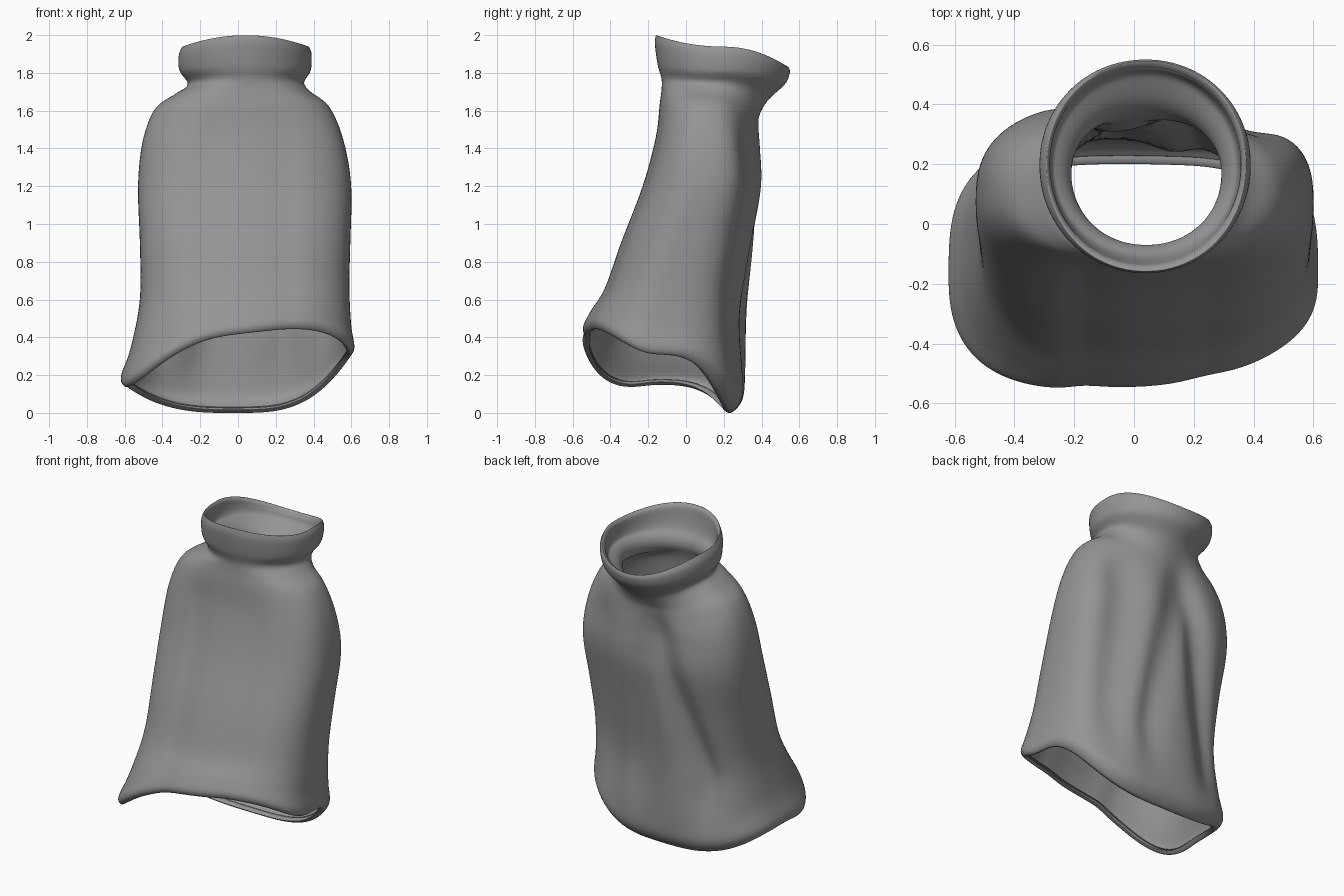
import bpy, bmesh, math

if "Cube" in bpy.data.objects:
    bpy.data.objects.remove(bpy.data.objects["Cube"])

# Garment rings, top to bottom:
# z front, z right, z back, z left, x left, x right, y front, y back, y of widest point
RINGS = [
    (2.00, 1.94, 1.83, 1.94, -.295, .375, -.16, .545, .20),
    (1.95, 1.90, 1.80, 1.89, -.315, .39, -.165, .55, .20),
    (1.84, 1.81, 1.74, 1.81, -.31, .385, -.15, .525, .19),
    (1.77, 1.75, 1.66, 1.74, -.265, .35, -.13, .44, .17),
    (1.71, 1.70, 1.58, 1.69, -.33, .385, -.13, .395, .13),
    (1.63, 1.62, 1.51, 1.61, -.44, .485, -.14, .39, .11),
    (1.46, 1.44, 1.40, 1.44, -.505, .56, -.16, .40, .10),
    (1.20, 1.20, 1.20, 1.20, -.53, .60, -.23, .415, .08),
    (0.90, 0.90, 0.90, 0.90, -.52, .595, -.345, .37, .00),
    (0.66, 0.66, 0.56, 0.60, -.52, .59, -.43, .325, -.07),
    (0.54, 0.46, 0.22, 0.34, -.57, .60, -.505, .315, -.14),
    (0.46, 0.35, 0.07, 0.20, -.62, .617, -.545, .30, -.17),
    (0.42, 0.31, 0.00, 0.15, -.605, .60, -.535, .24, -.17),
    (0.42, 0.32, 0.015, 0.165, -.575, .575, -.51, .20, -.17),
]
SKEW = {9: .015, 10: .04, 11: .06, 12: .06, 13: .06}
SEG, SUB = 72, 5


def spow(v, e):
    return math.copysign(abs(v) ** e, v)


def bump(v, centre, width):
    return math.exp(-((v - centre) / width) ** 2)


def catmull(a, b, c, d, t):
    return [.5 * (2*q + (r-p)*t + (2*p-5*q+4*r-s)*t*t + (3*q-p-3*r+s)*t**3)
            for p, q, r, s in zip(a, b, c, d)]


def ring_point(row, ang):
    zf, zr, zb, zl, xl, xr, yf, yb, yc, n, skew = row
    c, s = math.cos(ang), math.sin(ang)
    if s > 0:
        n += 8 * skew  # squarer back corners at the hem
    xc, rx = (xl + xr) / 2, (xr - xl) / 2
    x = xc + rx * spow(c, 2 / n)
    y = yc + ((yb - yc) if s > 0 else (yc - yf)) * spow(s, 2 / n)
    z = (zb if s > 0 else zf) * s * s + (zr if c > 0 else zl) * c * c
    if s < 0:
        z -= skew * 2 * c * s
        y -= skew * c * s
    # soft folds run down the body only: a forked pair at the back, one by the right side
    body = 1 / (1 + math.exp((z - 1.5) * 18)) / (1 + math.exp((.3 - z) * 12))
    if s > 0:
        drop = max(0, min(1, 1.5 - z))
        fold = .07 * bump(x, -.04 - .28 * drop, .09)
        fold += .06 * min(1, drop * 4) * bump(x, .01 + .12 * drop, .07)
        fold += .065 * bump(x, .37, .13)
        y -= fold * body * min(1, s * 2)
    else:
        y += .018 * body * (bump(x, -.16, .06) + .6 * bump(x, .24, .08)) * -s
    return x, y, z


# Add section squareness and hem slant, then smooth between rings
rows = [list(r) + [2.05 if i < 4 else 2.3 if i < 6 else 2.6, SKEW.get(i, 0)]
        for i, r in enumerate(RINGS)]
pad = [rows[0]] + rows + [rows[-1]]
dense = [catmull(*pad[i:i + 4], k / SUB) for i in range(len(rows) - 1) for k in range(SUB)]
dense.append(rows[-1])

# Loft the open tube
bm = bmesh.new()
loops = [[bm.verts.new(ring_point(r, 2 * math.pi * j / SEG)) for j in range(SEG)] for r in dense]
for up, low in zip(loops, loops[1:]):
    for j in range(SEG):
        k = (j + 1) % SEG
        bm.faces.new((up[j], low[j], low[k], up[k]))
bm.normal_update()
for f in bm.faces:
    f.smooth = True
mesh = bpy.data.meshes.new("garment")
bm.to_mesh(mesh)
bm.free()
garment = bpy.data.objects.new("garment", mesh)
bpy.context.collection.objects.link(garment)

# Thicker cloth at the neck, tapering to rounded lips at both ends
group = garment.vertex_groups.new(name="cloth_thickness")
for i in range(len(dense)):
    lip = math.sqrt(1 - max(0, 1 - min(i, len(dense) - 1 - i) / 6) ** 2)
    weight = (.55 + .45 * bump(i, 3 * SUB, 5)) * max(.15, lip)
    group.add(list(range(i * SEG, (i + 1) * SEG)), weight, 'REPLACE')
thick = garment.modifiers.new("thickness", 'SOLIDIFY')
thick.thickness = .06
thick.offset = -1
thick.vertex_group = group.name
soft = garment.modifiers.new("soften", 'SUBSURF')
soft.levels = soft.render_levels = 1

# Dark grey cloth
cloth = bpy.data.materials.new("dark_cloth")
cloth.diffuse_color = (.3, .3, .3, 1)
cloth.use_nodes = True
cloth.node_tree.nodes["Principled BSDF"].inputs["Base Color"].default_value = cloth.diffuse_color
mesh.materials.append(cloth)
